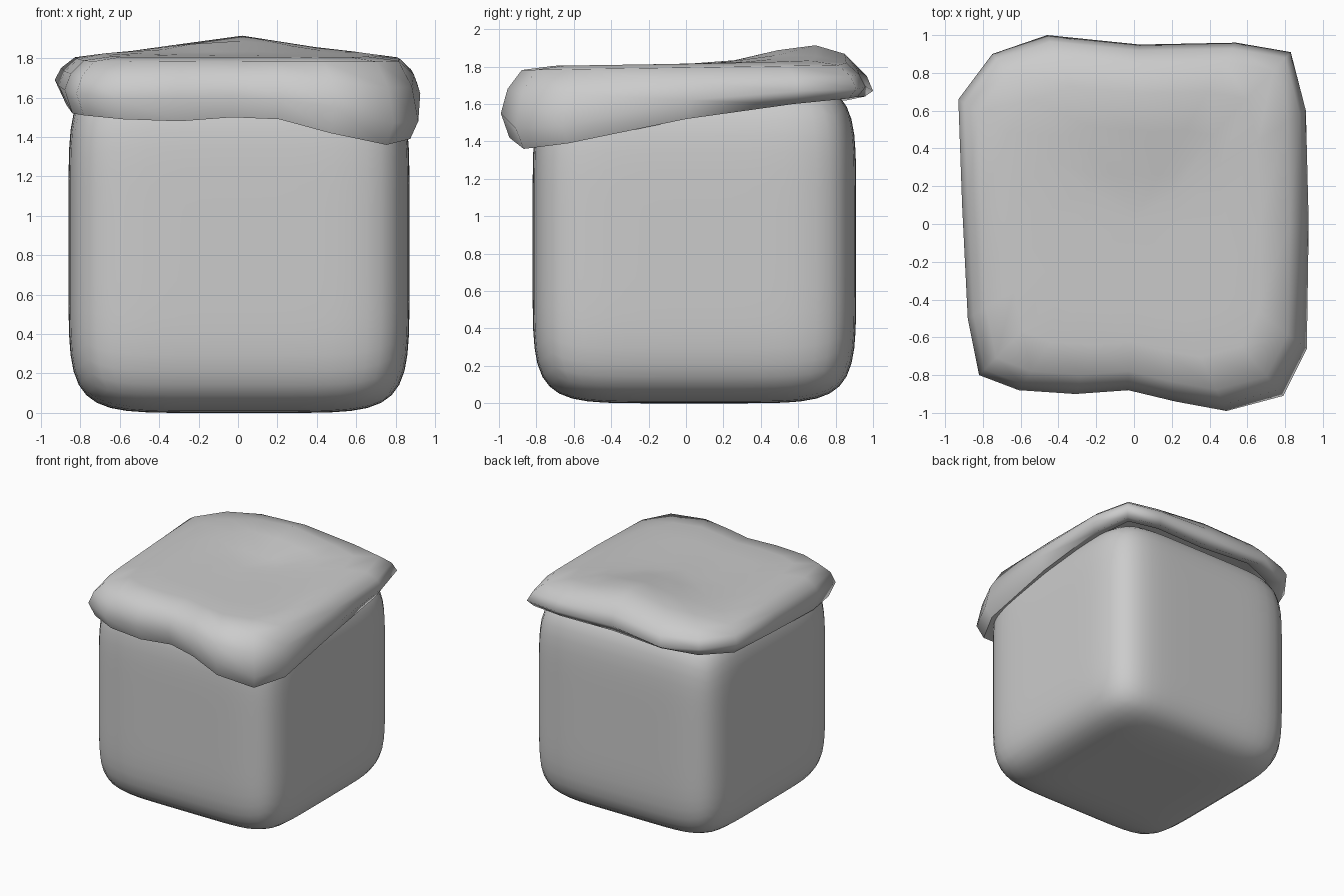
import bpy, bmesh
from math import exp
from mathutils import Vector

if "Cube" in bpy.data.objects:
    bpy.data.objects.remove(bpy.data.objects["Cube"])


def finish(bm, name, angle):
    bmesh.ops.recalc_face_normals(bm, faces=bm.faces)
    mesh = bpy.data.meshes.new(name)
    bm.to_mesh(mesh)
    bm.free()
    ob = bpy.data.objects.new(name, mesh)
    bpy.context.collection.objects.link(ob)
    bpy.ops.object.select_all(action='DESELECT')
    bpy.context.view_layer.objects.active = ob
    ob.select_set(True)
    bpy.ops.object.shade_smooth_by_angle(angle=angle)
    return ob


# Body: softly bulging rounded cube
HALF, P = 0.865, 6.3
bm = bmesh.new()
bmesh.ops.create_cube(bm, size=2)
bmesh.ops.subdivide_edges(bm, edges=bm.edges[:], cuts=17, use_grid_fill=True)
for v in bm.verts:
    norm = sum(abs(c) ** P for c in v.co) ** (1 / P)
    v.co = v.co / norm * HALF + Vector((0.005, 0.045, HALF))
finish(bm, "rounded_block", 1.0)

# Draped cap: rim outline as x, y, height of lower edge, height of widest edge
RIM = [
    (-0.93, 0.66, 1.60, 1.69), (-0.75, 0.90, 1.62, 1.69), (-0.46, 1.00, 1.64, 1.67),
    (0.03, 0.95, 1.64, 1.70), (0.54, 0.96, 1.64, 1.69), (0.83, 0.91, 1.63, 1.68),
    (0.91, 0.60, 1.60, 1.67), (0.925, 0.0, 1.52, 1.62), (0.915, -0.66, 1.39, 1.48),
    (0.79, -0.91, 1.36, 1.47), (0.49, -0.99, 1.42, 1.55), (0.22, -0.94, 1.49, 1.59),
    (-0.03, -0.88, 1.50, 1.61), (-0.31, -0.90, 1.48, 1.60), (-0.61, -0.88, 1.49, 1.59),
    (-0.82, -0.80, 1.51, 1.62), (-0.88, -0.50, 1.52, 1.64), (-0.91, 0.10, 1.56, 1.66),
]


def top(x, y):
    hump = exp(-(x / 0.38) ** 2 - ((y - 0.66) / 0.30) ** 2)
    return 1.815 + 0.015 * y + 0.09 * hump


bm = bmesh.new()
CY = 0.03


def ring(scale, height):
    verts = []
    for x, y, low, wide in RIM:
        px, py = x * scale, CY + (y - CY) * scale
        verts.append(bm.verts.new((px, py, height(px, py, low, wide))))
    return verts


rings = [
    ring(0.86, lambda x, y, low, wide: low + 0.03),
    ring(0.955, lambda x, y, low, wide: low),
    ring(1.0, lambda x, y, low, wide: wide),
    ring(0.965, lambda x, y, low, wide: wide * 0.4 + top(x, y) * 0.6 - 0.02),
    ring(0.89, lambda x, y, low, wide: top(x, y) - 0.02),
    ring(0.72, lambda x, y, low, wide: top(x, y)),
    ring(0.50, lambda x, y, low, wide: top(x, y)),
    ring(0.25, lambda x, y, low, wide: top(x, y)),
]
n = len(RIM)
for a, b in zip(rings, rings[1:]):
    for i in range(n):
        j = (i + 1) % n
        bm.faces.new((a[i], a[j], b[j], b[i]))
centre = bm.verts.new((0, CY, top(0, CY)))
for i in range(n):
    bm.faces.new((rings[-1][i], rings[-1][(i + 1) % n], centre))
finish(bm, "draped_cap", 1.3)
